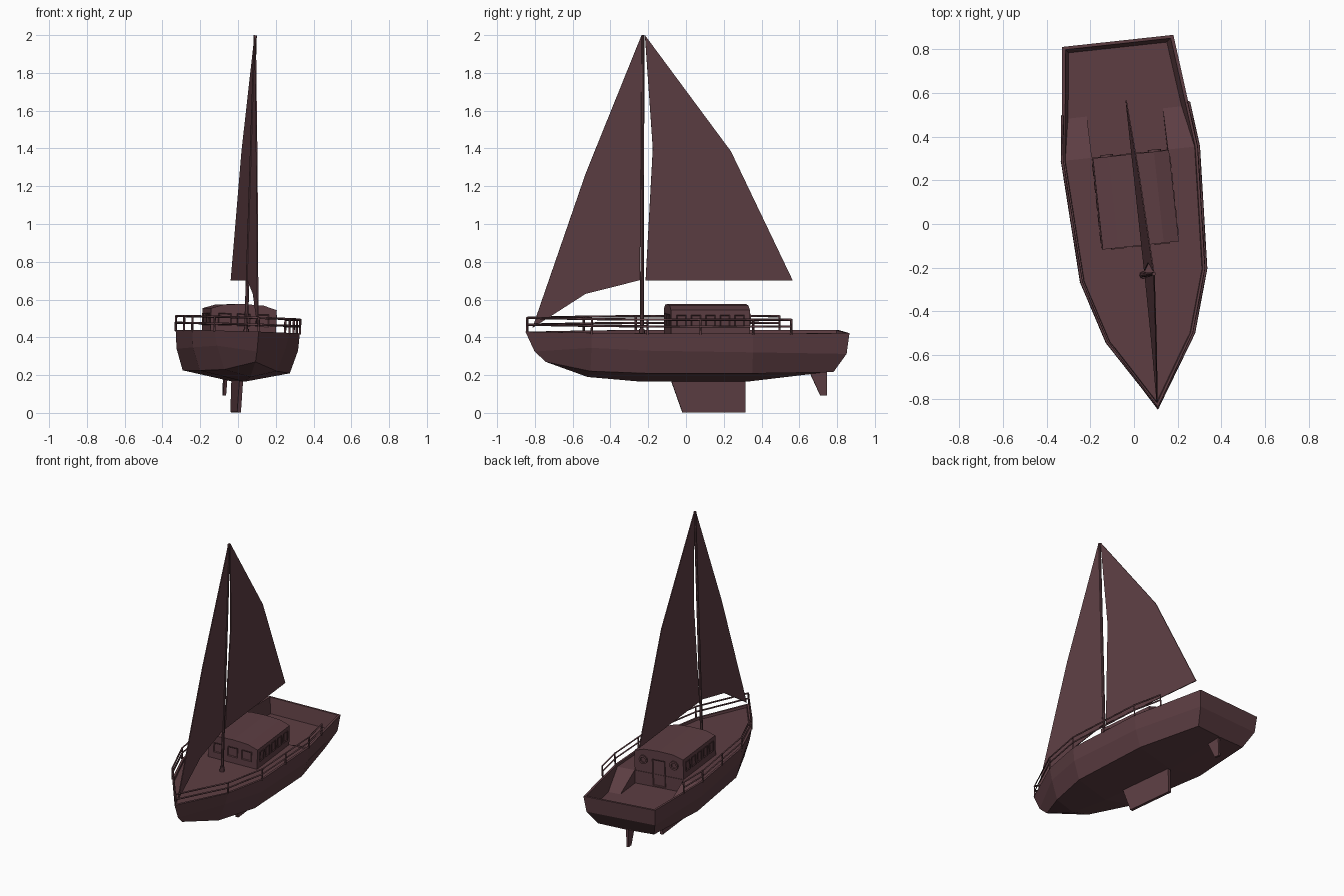
import bpy, bmesh, math
from mathutils import Matrix, Vector

if "Cube" in bpy.data.objects:
    bpy.data.objects.remove(bpy.data.objects["Cube"])

# The boat is turned a little and heels slightly to its left
POSE = (Matrix.Translation((0.0175, -0.006, 0.43))
        @ Matrix.Rotation(math.radians(6.2), 4, 'Z')
        @ Matrix.Rotation(math.radians(1.8), 4, 'Y')
        @ Matrix.Translation((0, 0, -0.43)))

paint = bpy.data.materials.new("dark_plum_brown")
paint.use_nodes = True
colour = (0.11, 0.048, 0.056, 1)
paint.diffuse_color = colour
paint.node_tree.nodes["Principled BSDF"].inputs["Base Color"].default_value = colour

DECK, FLOOR, RIM = 0.415, 0.325, 0.43
CABIN = 0.175
CABIN_FRONT, CABIN_BACK = -0.093, 0.327


def place(name, data):
    ob = bpy.data.objects.new(name, data)
    bpy.context.collection.objects.link(ob)
    data.materials.append(paint)
    ob.matrix_world = POSE
    return ob


def finish(name, bm, mirror=False):
    bmesh.ops.remove_doubles(bm, verts=bm.verts, dist=0.0001)
    bmesh.ops.recalc_face_normals(bm, faces=bm.faces)
    me = bpy.data.meshes.new(name)
    bm.to_mesh(me)
    bm.free()
    ob = place(name, me)
    if mirror:
        ob.modifiers.new("mirror", 'MIRROR')
    return ob


def prism(name, outline, axis, start, end):
    """Extrude a flat outline along x or y."""
    bm = bmesh.new()
    put = (lambda a, b: (start, a, b)) if axis == 'x' else (lambda a, b: (a, start, b))
    face = bm.faces.new([bm.verts.new(put(a, b)) for a, b in outline])
    new = bmesh.ops.extrude_face_region(bm, geom=[face])["geom"]
    move = Vector((end - start, 0, 0)) if axis == 'x' else Vector((0, end - start, 0))
    bmesh.ops.translate(bm, vec=move, verts=[v for v in new if isinstance(v, bmesh.types.BMVert)])
    return finish(name, bm)


def slab(name, outline, thick):
    return prism(name, outline, 'x', -thick / 2, thick / 2)


def bar(name, points, radius):
    cu = bpy.data.curves.new(name, 'CURVE')
    cu.dimensions = '3D'
    cu.bevel_depth = radius
    cu.bevel_resolution = 0
    cu.use_fill_caps = True
    sp = cu.splines.new('POLY')
    sp.points.add(len(points) - 1)
    for p, co in zip(sp.points, points):
        p.co = (*co, 1)
    return place(name, cu)


# Gunwale plan: distance along the boat and half width
PLAN = [(-0.849, 0), (-0.517, 0.2), (-0.23, 0.287), (0.33, 0.314), (0.849, 0.256)]


def half_width(y):
    for (a, wa), (b, wb) in zip(PLAN, PLAN[1:]):
        if y <= b:
            return wa + (wb - wa) * (y - a) / (b - a)


def inset_row(side, bow, stern, z):
    row = [(max(w - side, 0), y, z) for y, w in PLAN]
    row[0] = (0, PLAN[0][0] + bow, z)
    row[-1] = (row[-1][0], PLAN[-1][0] - stern, z)
    return row


# Hull: rows from the inner bulwark over the rim and down to the keel line
rows = [
    inset_row(0.03, 0.08, 0.03, FLOOR),
    inset_row(0.014, 0.03, 0.014, RIM),
    inset_row(0, 0, 0, RIM),
    [(0, -0.8, 0.325), (0.183, -0.517, 0.35), (0.28, -0.23, 0.338), (0.306, 0.33, 0.33), (0.245, 0.835, 0.32)],
    [(0, -0.74, 0.27), (0.14, -0.517, 0.225), (0.24, -0.23, 0.217), (0.27, 0.33, 0.217), (0.2, 0.77, 0.222)],
    [(0, -0.74, 0.27), (0, -0.517, 0.19), (0, -0.23, 0.165), (0, 0.33, 0.165), (0, 0.77, 0.217)],
]
bm = bmesh.new()
grid = []
for row in rows:
    row = row + [(0, row[-1][1], row[-1][2])]
    grid.append([bm.verts.new(p) for p in row])
for up, low in zip(grid, grid[1:]):
    for i in range(len(up) - 1):
        bm.faces.new((up[i], up[i + 1], low[i + 1], low[i]))
finish("hull", bm, mirror=True)

# Deck: flat foredeck, ramps beside the cabin back, and the cockpit floor
bm = bmesh.new()
fore = [(w - 0.015, y, DECK) for y, w in PLAN[1:4]]
ramp_end = 0.52
ramp_out = (half_width(ramp_end) - 0.028, ramp_end, FLOOR)
ramp_in = (CABIN, ramp_end, FLOOR)
corner = (CABIN, CABIN_BACK, DECK)
corner_low = (CABIN, CABIN_BACK, FLOOR)
for poly in (
    [(0, -0.815, DECK), *fore, (0, PLAN[3][0], DECK)],
    [fore[-1], ramp_out, ramp_in, corner],
    [corner, ramp_in, corner_low],
    [(0, CABIN_BACK, FLOOR), corner_low, ramp_in, ramp_out, (0.227, 0.82, FLOOR), (0, 0.82, FLOOR)],
):
    bm.faces.new([bm.verts.new(p) for p in poly])
finish("deck", bm, mirror=True)

# Cabin with an arched roof
side = [(CABIN, FLOOR), (CABIN, 0.549), (0.105, 0.571)]
prism("cabin", side + [(0, 0.576)] + [(-x, z) for x, z in reversed(side)], 'y', CABIN_FRONT, CABIN_BACK)


def panel(name, x, y, z, width, height, turn):
    """Framed plate that faces -y before it is turned."""
    bm = bmesh.new()
    bmesh.ops.create_cube(bm, size=1)
    bmesh.ops.scale(bm, vec=(width, 0.009, height), verts=bm.verts)
    bm.normal_update()
    front = [f for f in bm.faces if f.normal.y < -0.9]
    bmesh.ops.inset_region(bm, faces=front, thickness=0.007, depth=-0.004)
    bmesh.ops.transform(bm, verts=bm.verts,
                        matrix=Matrix.Translation((x, y, z)) @ Matrix.Rotation(math.radians(turn), 4, 'Z'))
    return finish(name, bm)


for i in range(3):
    panel("front_window", (i - 1) * 0.1, CABIN_FRONT, 0.492, 0.07, 0.065, 0)
for i in range(5):
    for s in (-1, 1):
        panel("side_window", s * CABIN, 0.117 + (i - 2) * 0.077, 0.492, 0.052, 0.065, s * 90)
panel("cabin_door", 0, CABIN_BACK, 0.425, 0.09, 0.18, 180)

# Portholes: ring turned round a short axis
for s in (-1, 1):
    bm = bmesh.new()
    ring = []
    for i in range(12):
        a = math.tau * i / 12
        ring.append([bm.verts.new((s * 0.11 + r * math.cos(a), CABIN_BACK + d, 0.5 + r * math.sin(a)))
                     for r, d in ((0.03, -0.002), (0.03, 0.01), (0.018, 0.01), (0.018, -0.002))])
    for i in range(12):
        a, b = ring[i - 1], ring[i]
        for k in range(4):
            bm.faces.new((a[k - 1], a[k], b[k], b[k - 1]))
    finish("porthole", bm)

# Guard rails and their posts
RAIL_END = 0.535
stops = [-0.84, -0.517, -0.23, 0.05, 0.33, RAIL_END]
for z in (0.467, 0.503):
    run = [(half_width(y), y, z) for y in stops[1:]]
    bar("guard_rail", [(-x, y, z) for x, y, z in reversed(run)] + [(0, stops[0], z)] + run, 0.006)
for y in stops:
    for s in ((1,) if y == stops[0] else (-1, 1)):
        x = 0 if y == stops[0] else s * half_width(y)
        bar("rail_post", [(x, y, 0.425), (x, y, 0.506)], 0.006)

# Mast with a collar at its foot
for name, radius, low, high in (("mast", 0.01, DECK, 2.0), ("mast_collar", 0.017, DECK, 0.445)):
    bm = bmesh.new()
    bmesh.ops.create_cone(bm, cap_ends=True, segments=8, radius1=radius, radius2=radius * 0.85, depth=high - low)
    bmesh.ops.translate(bm, verts=bm.verts, vec=(0, -0.229, (low + high) / 2))
    finish(name, bm)

# Sails
slab("main_sail", [(-0.218, 2.0), (-0.174, 1.4), (-0.21, 0.7), (0.574, 0.7), (0.242, 1.385)], 0.006)
slab("fore_sail", [(-0.236, 2.0), (-0.53, 1.27), (-0.812, 0.45), (-0.53, 0.63), (-0.24, 0.703)], 0.006)

# Keel and rudder
slab("keel", [(-0.075, 0.18), (-0.065, 0.15), (-0.012, 0.003), (0.322, 0.003), (0.322, 0.18)], 0.02)
slab("rudder", [(0.66, 0.225), (0.722, 0.092), (0.757, 0.092), (0.757, 0.225)], 0.016)
